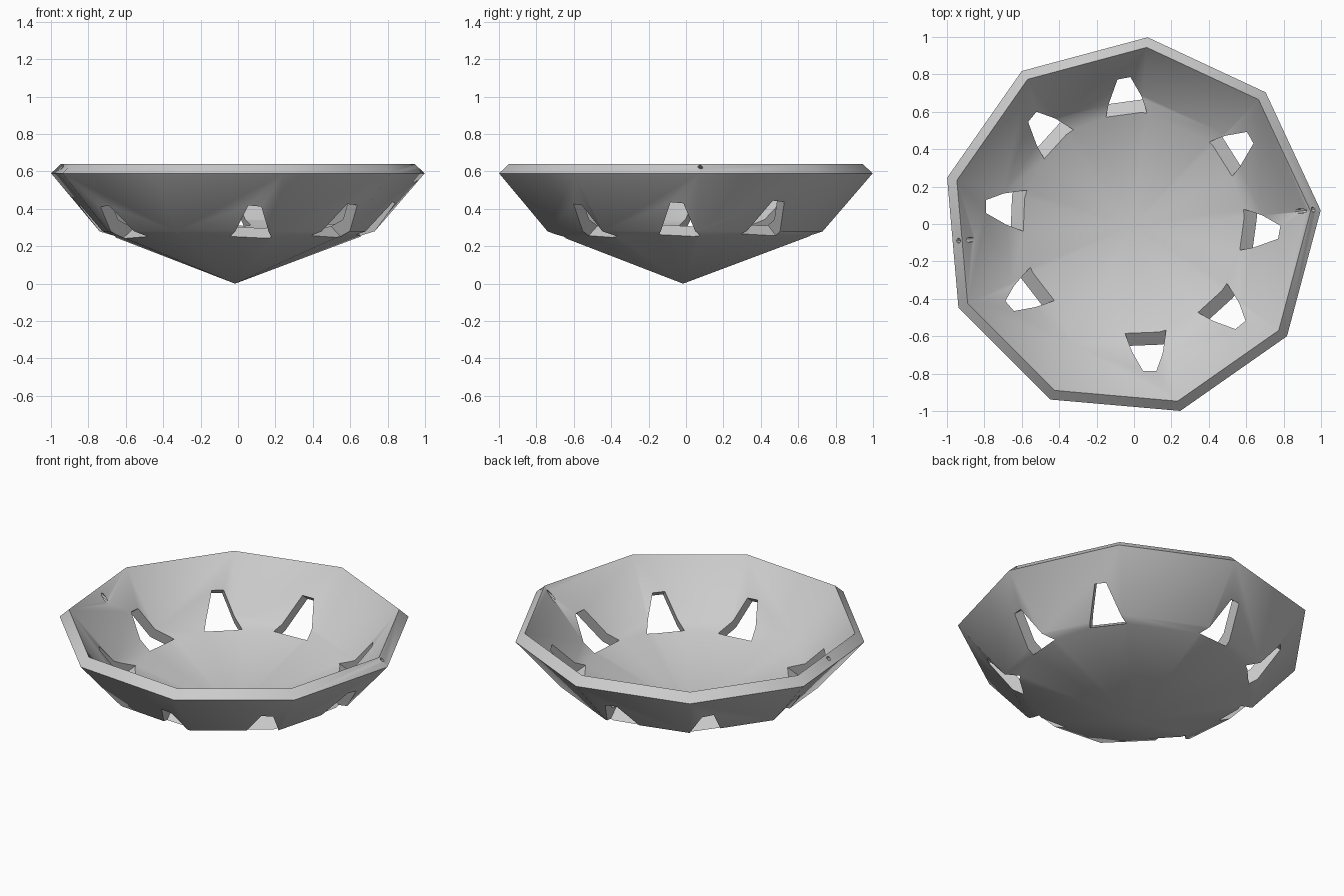
import bpy, bmesh, math
from mathutils import Vector, Matrix

cube = bpy.data.objects.get("Cube")
if cube:
    bpy.data.objects.remove(cube, do_unlink=True)

SIDES = 9
CENTRE = Vector((-0.016, -0.016, 0))

grey = bpy.data.materials.new("light_grey")
grey.use_nodes = True
colour = (0.6, 0.6, 0.6, 1)
grey.diffuse_color = colour
grey.node_tree.nodes["Principled BSDF"].inputs["Base Color"].default_value = colour


def make_object(name, bm):
    bmesh.ops.recalc_face_normals(bm, faces=bm.faces)
    mesh = bpy.data.meshes.new(name)
    bm.to_mesh(mesh)
    bm.free()
    mesh.materials.append(grey)
    obj = bpy.data.objects.new(name, mesh)
    bpy.context.collection.objects.link(obj)
    return obj


def bridge(bm, a, b):
    for i in range(len(a)):
        j = (i + 1) % len(a)
        bm.faces.new((a[i], a[j], b[j], b[i]))


def prism(bm, outline, offset):
    """Closed prism from an outline swept along an offset."""
    a = [bm.verts.new(p) for p in outline]
    b = [bm.verts.new(p + offset) for p in outline]
    bridge(bm, a, b)
    bm.faces.new(a)
    bm.faces.new(b)


# Nine-sided bowl: shallow cone, steep wall and slanted rim, as radius and height
profile = [(0.75, 0.28), (1.018, 0.59), (0.964, 0.64), (0.706, 0.343)]
bm = bmesh.new()
rings = []
for radius, z in profile:
    ring = []
    for i in range(SIDES):
        a = math.radians(5) + math.tau * i / SIDES
        ring.append(bm.verts.new(CENTRE + Vector((radius * math.cos(a), radius * math.sin(a), z))))
    rings.append(ring)
for low, high in zip(rings, rings[1:]):
    bridge(bm, low, high)
for ring, z in ((rings[0], 0), (rings[-1], 0.079)):
    tip = bm.verts.new(CENTRE + Vector((0, 0, z)))
    for i in range(SIDES):
        bm.faces.new((ring[i], ring[(i + 1) % SIDES], tip))
bowl = make_object("bowl", bm)

# Tapered openings: two runs of four around the wall
bm = bmesh.new()
tilt = math.radians(38)
outward = Vector((math.cos(tilt), 0, -math.sin(tilt)))
opening = [Vector(p) for p in ((0.59, -0.11, 0.303), (0.59, 0.11, 0.303),
                               (0.79, 0.035, 0.468), (0.79, -0.035, 0.468))]
for start in (94, 276):
    for k in range(4):
        turn = Matrix.Rotation(math.radians(start + 40 * k), 3, 'Z')
        shift = Vector((0, 0.01, 0))
        prism(bm, [turn @ (p - outward * 0.1) + shift for p in opening],
              turn @ outward * 0.3)

# Two small cord holes through the rim
for start, end in (((0.90, 0.07, 0.588), (0.96, 0.077, 0.625)),
                   ((-0.88, -0.085, 0.588), (-0.94, -0.09, 0.622))):
    start, end = Vector(start), Vector(end)
    axis = (end - start).normalized()
    turn = axis.to_track_quat('Z', 'Y')
    circle = [start - axis * 0.05 + turn @ Vector((0.014 * math.cos(a), 0.014 * math.sin(a), 0))
              for a in (math.tau * i / 8 for i in range(8))]
    prism(bm, circle, axis * 0.17)
cutter = make_object("opening_cutter", bm)
cutter.hide_render = True

# Cut the openings, then smooth the shallow angles
cut = bowl.modifiers.new("openings", 'BOOLEAN')
cut.operation = 'DIFFERENCE'
cut.solver = 'EXACT'
cut.object = cutter
bpy.ops.object.select_all(action='DESELECT')
bowl.select_set(True)
bpy.context.view_layer.objects.active = bowl
bpy.ops.object.modifier_apply(modifier=cut.name)
bpy.data.objects.remove(cutter, do_unlink=True)
bpy.ops.object.shade_smooth_by_angle(angle=math.radians(35))
